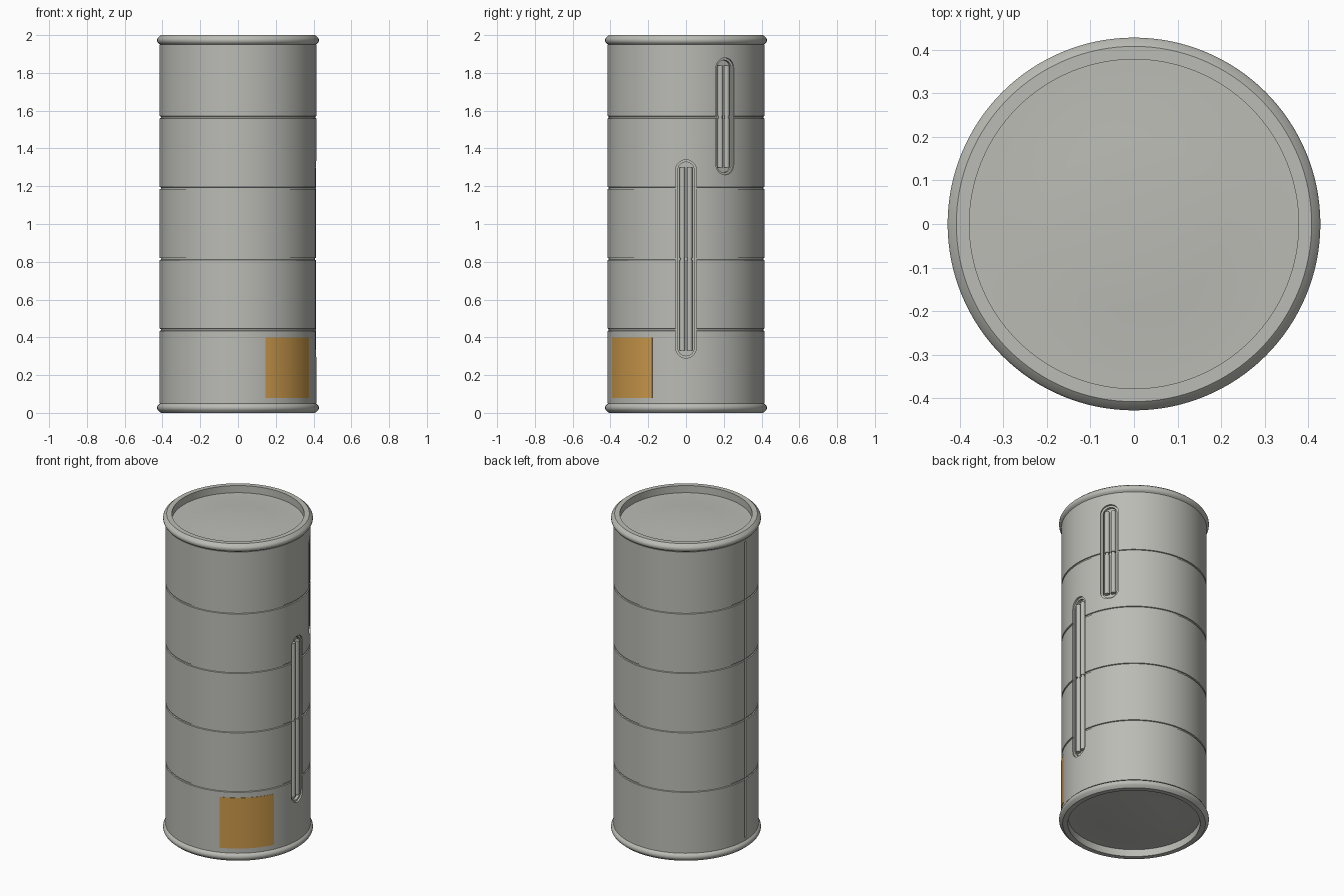
import bpy, bmesh, math
from mathutils import Matrix, Vector

cube = bpy.data.objects.get("Cube")
if cube:
    bpy.data.objects.remove(cube, do_unlink=True)

R = 0.415
SEG = 128


def material(name, rgb):
    m = bpy.data.materials.new(name)
    m.use_nodes = True
    m.diffuse_color = (*rgb, 1)
    node = next(n for n in m.node_tree.nodes if n.type == "BSDF_PRINCIPLED")
    node.inputs["Base Color"].default_value = (*rgb, 1)
    return m


grey = material("warm grey", (0.50, 0.50, 0.465))
amber = material("amber", (0.60, 0.32, 0.07))


def finish(bm, name, mat, smooth=True):
    bmesh.ops.recalc_face_normals(bm, faces=bm.faces)
    mesh = bpy.data.meshes.new(name)
    bm.to_mesh(mesh)
    bm.free()
    ob = bpy.data.objects.new(name, mesh)
    bpy.context.collection.objects.link(ob)
    mesh.materials.append(mat)
    if smooth:
        shade(ob)
    return ob


def shade(ob):
    bpy.ops.object.select_all(action="DESELECT")
    ob.select_set(True)
    bpy.context.view_layer.objects.active = ob
    bpy.ops.object.shade_smooth_by_angle(angle=math.radians(30))


def lathe(name, profile, mat, closed=False, smooth=True):
    """Spin (radius, z) points around the z axis."""
    bm = bmesh.new()
    vs = [bm.verts.new((r, 0, z)) for r, z in profile]
    pairs = list(zip(vs, vs[1:])) + ([(vs[-1], vs[0])] if closed else [])
    es = [bm.edges.new(p) for p in pairs]
    bmesh.ops.spin(bm, geom=vs + es, cent=(0, 0, 0), axis=(0, 0, 1),
                   angle=math.tau, steps=SEG, use_duplicate=False)
    bmesh.ops.remove_doubles(bm, verts=bm.verts, dist=1e-5)
    return finish(bm, name, mat, smooth)


def stadium(width, z0, z1, steps=10):
    """Upright rounded slot outline as (y, z) points."""
    r = width / 2
    pts = []
    for zc, start in ((z1 - r, 0), (z0 + r, math.pi)):
        for i in range(steps + 1):
            a = start + math.pi * i / steps
            pts.append((r * math.cos(a), zc + r * math.sin(a)))
    return pts


def prism(outline, x0, x1, name, angle):
    """Extrude a (y, z) outline radially and turn it to its angle."""
    bm = bmesh.new()
    face = bm.faces.new([bm.verts.new((x0, y, z)) for y, z in outline])
    out = bmesh.ops.extrude_face_region(bm, geom=[face])
    bmesh.ops.translate(bm, vec=(x1 - x0, 0, 0),
                        verts=[v for v in out["geom"] if isinstance(v, bmesh.types.BMVert)])
    bm.transform(Matrix.Rotation(angle, 4, "Z"))
    ob = finish(bm, name, grey, False)
    ob.hide_render = True
    return ob


def cut(target, cutter):
    mod = target.modifiers.new("cut", "BOOLEAN")
    mod.operation = "DIFFERENCE"
    mod.solver = "EXACT"
    mod.object = cutter
    bpy.ops.object.select_all(action="DESELECT")
    target.select_set(True)
    bpy.context.view_layer.objects.active = target
    bpy.ops.object.modifier_apply(modifier=mod.name)
    bpy.data.objects.remove(cutter, do_unlink=True)


# Body with four ring grooves
bands = [0.44, 0.815, 1.19, 1.565]
profile = [(0, 0.05), (R, 0.05)]
for z in bands:
    profile += [(R, z - 0.006), (R - 0.006, z - 0.004), (R - 0.006, z + 0.004), (R, z + 0.006)]
profile += [(R, 1.95), (0, 1.95)]
body = lathe("body", profile, grey, smooth=False)

# Slots in the side and the long seam opposite
slots = [("long", 0, 0.29, 1.34), ("short", math.radians(30), 1.26, 1.88)]
for name, angle, z0, z1 in slots:
    cut(body, prism(stadium(0.11, z0, z1), R - 0.012, R + 0.05, name + "_lip_cutter", angle))
    cut(body, prism(stadium(0.086, z0 + 0.012, z1 - 0.012), R - 0.028, R + 0.05,
                    name + "_slot_cutter", angle))
seam = [(-0.007, 0.065), (0.007, 0.065), (0.007, 1.935), (-0.007, 1.935)]
cut(body, prism(seam, R - 0.01, R + 0.05, "seam_cutter", math.pi))
shade(body)

# Paired rails inside each slot, broken at the ring groove
for name, angle, z0, z1 in slots:
    gap = next(b for b in bands if z0 + 0.2 < b < z1 - 0.2 and abs(b - (z0 + z1) / 2) < 0.1)
    bm = bmesh.new()
    for side in (-1, 1):
        for lo, hi in ((z0 + 0.04, gap - 0.006), (gap + 0.006, z1 - 0.04)):
            place = Matrix.Translation((R - 0.018, side * 0.019, (lo + hi) / 2))
            bmesh.ops.create_cone(bm, cap_ends=True, segments=20, radius1=0.015,
                                  radius2=0.015, depth=hi - lo, matrix=place)
        core = Matrix.Translation((R - 0.018, side * 0.019, gap))
        bmesh.ops.create_cone(bm, cap_ends=True, segments=20, radius1=0.010,
                              radius2=0.010, depth=0.03, matrix=core)
    bm.transform(Matrix.Rotation(angle, 4, "Z"))
    finish(bm, name + "_slot_rails", grey)

# Rolled rims and recessed, gently domed end caps
rim = [(0.378, 0.06), (0.378, 0.0), (0.408, 0.0), (0.424, 0.014), (0.428, 0.022),
       (0.428, 0.032), (0.423, 0.042), (0.411, 0.05), (0.411, 0.06)]
cap = [(0.385, 0.045), (0.29, 0.045), (0.2, 0.038), (0.1, 0.034), (0, 0.033)]
for name, place in (("bottom", lambda z: z), ("top", lambda z: 2 - z)):
    lathe(name + "_rim", [(r, place(z)) for r, z in rim], grey, closed=True)
    lathe(name + "_cap", [(r, place(z)) for r, z in cap], grey)

# Curved label plate near the base
bm = bmesh.new()
steps = 16
a0, a1 = math.radians(-69.5), math.radians(-25.5)
rows = []
for i in range(steps + 1):
    a = a0 + (a1 - a0) * i / steps
    rows.append([bm.verts.new((r * math.cos(a), r * math.sin(a), z))
                 for r, z in ((R - 0.002, 0.08), (R + 0.002, 0.08), (R + 0.002, 0.40), (R - 0.002, 0.40))])
for p, q in zip(rows, rows[1:]):
    for k in range(4):
        bm.faces.new((p[k], q[k], q[(k + 1) % 4], p[(k + 1) % 4]))
bm.faces.new(rows[0])
bm.faces.new(rows[-1])
finish(bm, "label", amber)
